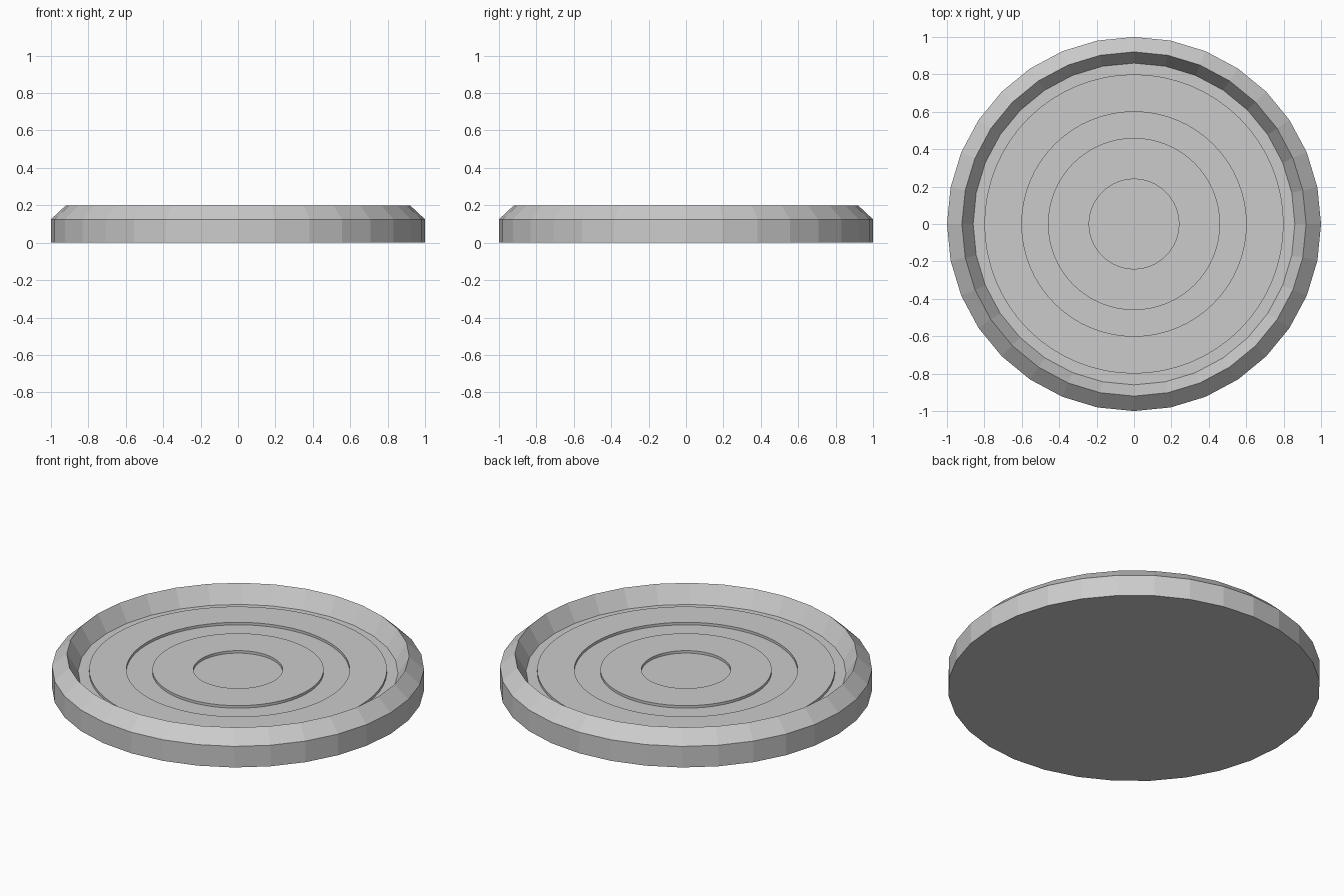
import bpy, bmesh
from math import cos, sin, tau

if "Cube" in bpy.data.objects:
    bpy.data.objects.remove(bpy.data.objects["Cube"])


def lathe(name, profile, sides, closed=False):
    """Spin an (r, z) profile around z; open profiles get n-gon caps."""
    bm = bmesh.new()
    loops = [[bm.verts.new((r * cos(tau * i / sides), r * sin(tau * i / sides), z))
              for i in range(sides)] for r, z in profile]
    pairs = list(zip(loops, loops[1:]))
    if closed:
        pairs.append((loops[-1], loops[0]))
    else:
        bm.faces.new(loops[0])
        bm.faces.new(loops[-1])
    for a, b in pairs:
        for i in range(sides):
            j = (i + 1) % sides
            bm.faces.new((a[i], a[j], b[j], b[i]))
    bmesh.ops.recalc_face_normals(bm, faces=bm.faces)
    mesh = bpy.data.meshes.new(name)
    bm.to_mesh(mesh)
    bm.free()
    obj = bpy.data.objects.new(name, mesh)
    bpy.context.collection.objects.link(obj)
    return obj


# Round tray: wall, chamfered rim, sloped inner wall, sunken floor
FLOOR, RING_TOP = 0.10, 0.115
lathe("tray", [(1.0, 0), (1.0, 0.125), (0.92, 0.2), (0.86, FLOOR)], 32)

# Two low flat rings raised from the floor
for name, inner, outer in (("outer_ring", 0.6, 0.8), ("inner_ring", 0.24, 0.46)):
    lathe(name, [(outer, FLOOR - 0.005), (outer, RING_TOP),
                 (inner, RING_TOP), (inner, FLOOR - 0.005)], 64, closed=True)
